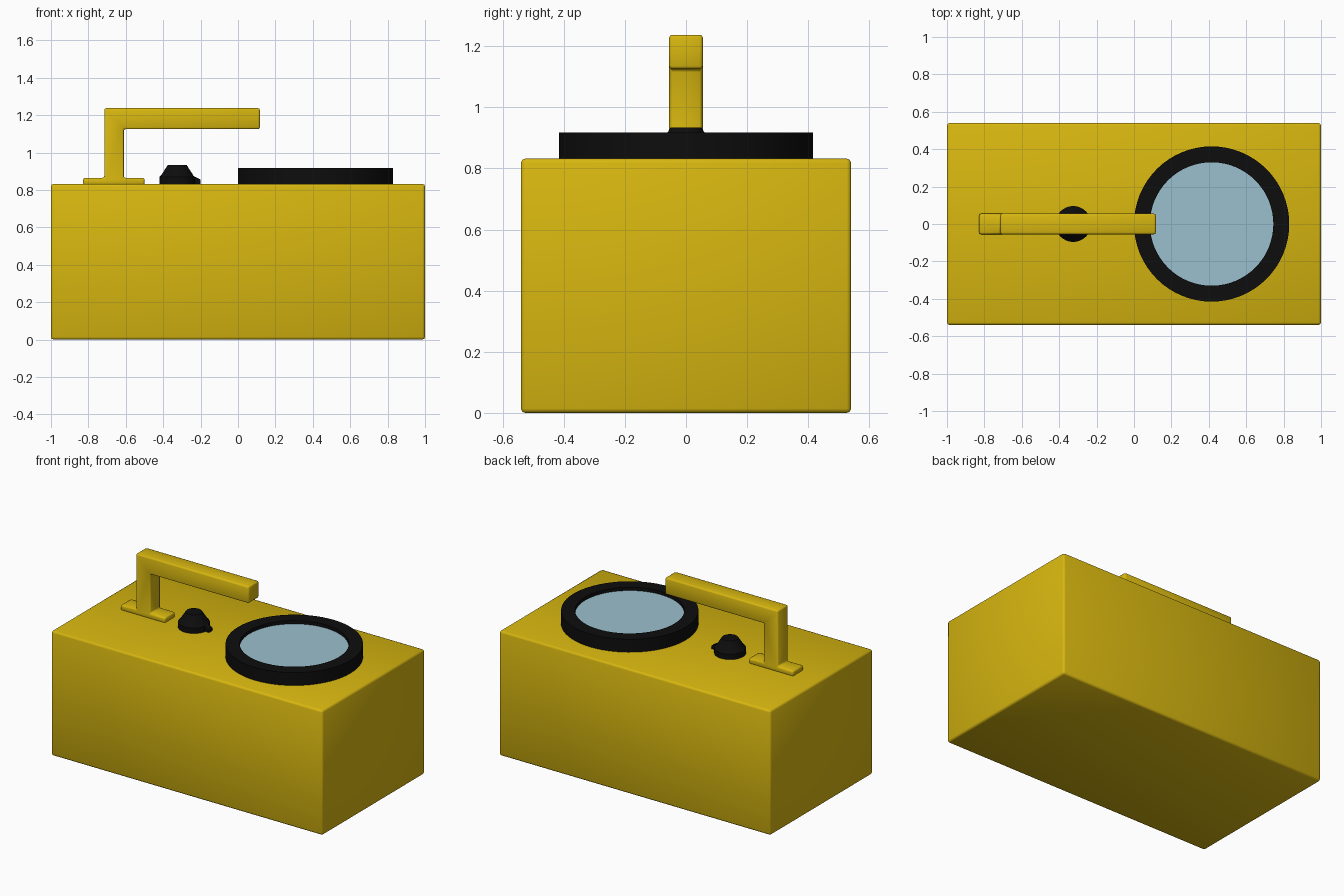
import bpy, bmesh, math

if "Cube" in bpy.data.objects:
    bpy.data.objects.remove(bpy.data.objects["Cube"])


def material(name, color):
    m = bpy.data.materials.new(name)
    m.diffuse_color = (*color, 1)
    m.use_nodes = True
    m.node_tree.nodes["Principled BSDF"].inputs["Base Color"].default_value = m.diffuse_color
    return m


YELLOW = material("yellow paint", (0.68, 0.47, 0.005))
BLACK = material("black rubber", (0.004, 0.004, 0.004))
GLASS = material("pale blue glass", (0.33, 0.53, 0.62))


def finish(bm, name, mat, angle=180, bevel=0):
    bmesh.ops.recalc_face_normals(bm, faces=bm.faces)
    if bevel:
        bmesh.ops.bevel(bm, geom=bm.edges[:], offset=bevel, segments=2,
                        profile=0.5, affect='EDGES')
    mesh = bpy.data.meshes.new(name)
    bm.to_mesh(mesh)
    bm.free()
    mesh.materials.append(mat)
    mesh.shade_smooth()
    if angle < 180:
        mesh.set_sharp_from_angle(angle=math.radians(angle))
    ob = bpy.data.objects.new(name, mesh)
    bpy.context.collection.objects.link(ob)
    return ob


def extrude_profile(name, points, half_width, mat, bevel, angle=180):
    """Extrude an x-z outline along y."""
    bm = bmesh.new()
    face = bm.faces.new([bm.verts.new((x, -half_width, z)) for x, z in points])
    new = bmesh.ops.extrude_face_region(bm, geom=[face])["geom"]
    bmesh.ops.translate(bm, vec=(0, 2 * half_width, 0),
                        verts=[v for v in new if isinstance(v, bmesh.types.BMVert)])
    return finish(bm, name, mat, angle, bevel)


def lathe(name, profile, cx, mat, segments, closed=False):
    """Spin an r-z profile around a vertical axis at x = cx."""
    bm = bmesh.new()
    vs = [bm.verts.new((cx + r, 0, z)) for r, z in profile]
    edges = [bm.edges.new(p) for p in zip(vs, vs[1:])]
    if closed:
        edges.append(bm.edges.new((vs[-1], vs[0])))
    bmesh.ops.spin(bm, geom=vs + edges, cent=(cx, 0, 0), axis=(0, 0, 1),
                   angle=math.tau, steps=segments)
    bmesh.ops.remove_doubles(bm, verts=bm.verts, dist=1e-4)
    return finish(bm, name, mat, 30)


# Lamp housing
extrude_profile("housing", [(-1, 0), (1, 0), (1, 0.832), (-1, 0.832)],
                0.54, YELLOW, 0.014)

# Carrying handle: foot, post and grip in one outline
extrude_profile("handle", [(-0.828, 0.826), (-0.5, 0.826), (-0.5, 0.865), (-0.61, 0.865),
                           (-0.61, 1.125), (0.117, 1.125), (0.117, 1.237),
                           (-0.715, 1.237), (-0.715, 0.865), (-0.828, 0.865)],
                0.055, YELLOW, 0.01, 50)

# Lens bezel and glass, slightly recessed
lathe("lens_bezel", [(0.33, 0.826), (0.415, 0.826), (0.415, 0.918), (0.33, 0.918)],
      0.415, BLACK, 64, True)
lathe("lens_glass", [(0, 0.896), (0.332, 0.896), (0.332, 0.83), (0, 0.83)],
      0.415, GLASS, 64)

# Switch knob with its small pointer
lathe("switch_knob", [(0, 0.826), (0.096, 0.826), (0.096, 0.868), (0.086, 0.878),
                      (0.05, 0.934), (0, 0.934)], -0.325, BLACK, 32)
extrude_profile("switch_pointer", [(-0.27, 0.832), (-0.2, 0.832), (-0.2, 0.855),
                                   (-0.235, 0.873), (-0.27, 0.873)],
                0.018, BLACK, 0.003, 30)
